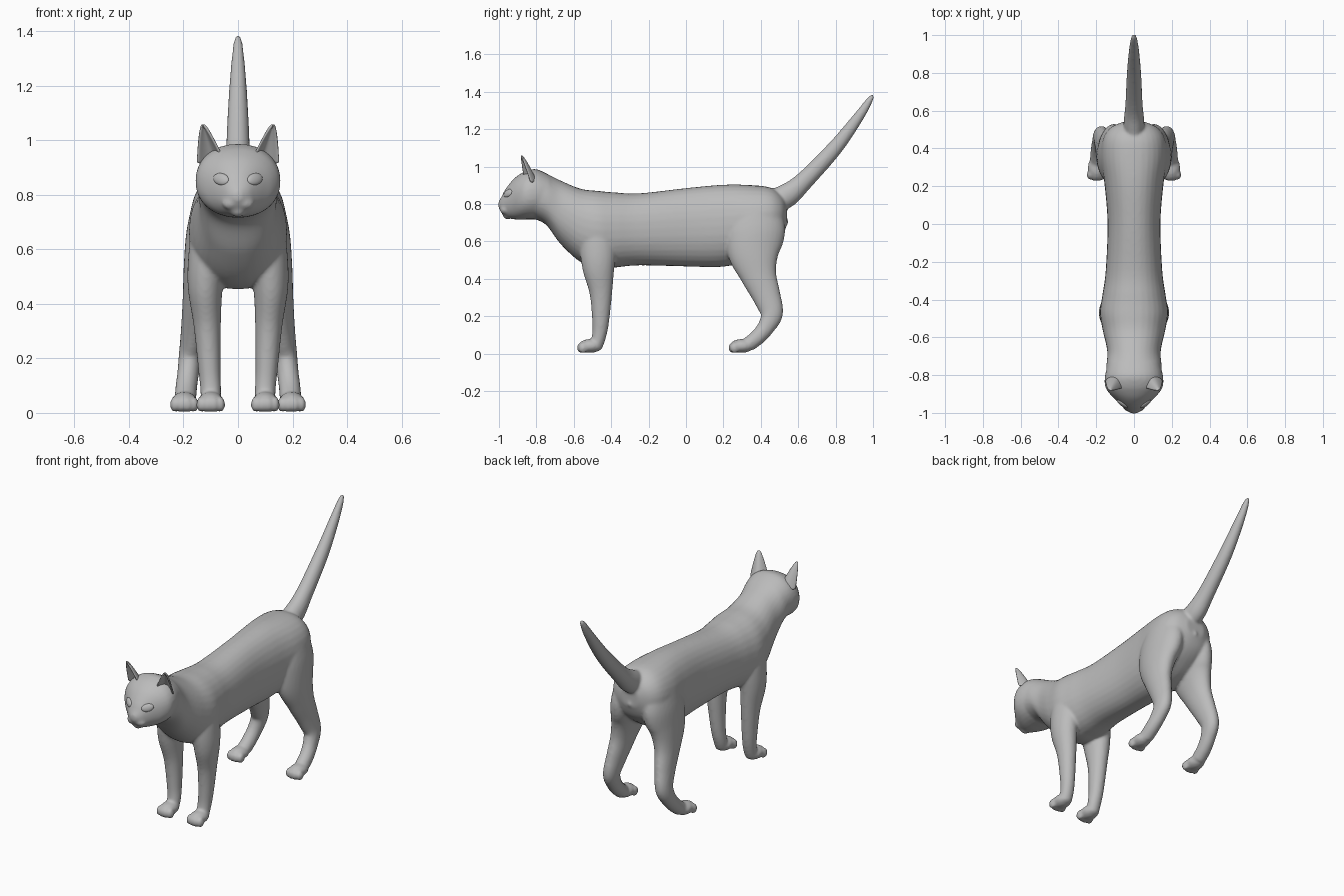
import bpy, bmesh, math
from mathutils import Vector, Matrix

if "Cube" in bpy.data.objects:
    bpy.data.objects.remove(bpy.data.objects["Cube"])

grey = bpy.data.materials.new("plain grey")
grey.diffuse_color = (0.5, 0.5, 0.5, 1)
grey.use_nodes = True
grey.node_tree.nodes["Principled BSDF"].inputs["Base Color"].default_value = grey.diffuse_color


def finish(name, bm):
    """Turn a bmesh into a smooth shaded object."""
    bmesh.ops.recalc_face_normals(bm, faces=bm.faces[:])
    for f in bm.faces:
        f.smooth = True
    me = bpy.data.meshes.new(name)
    bm.to_mesh(me)
    bm.free()
    ob = bpy.data.objects.new(name, me)
    me.materials.append(grey)
    bpy.context.collection.objects.link(ob)
    return ob


def spline(pts, steps=6):
    """Catmull-Rom through stations of any dimension."""
    out = []
    for i in range(len(pts) - 1):
        a, b = pts[max(i - 1, 0)], pts[i]
        c, d = pts[i + 1], pts[min(i + 2, len(pts) - 1)]
        for s in range(steps):
            t = s / steps
            out.append([0.5 * (2 * q + (r - p) * t + (2 * p - 5 * q + 4 * r - w) * t * t
                               + (3 * q - p - 3 * r + w) * t ** 3)
                        for p, q, r, w in zip(a, b, c, d)])
    out.append(list(pts[-1]))
    return out


def tube(bm, stations, upright=False, power=2.0, sides=32):
    """Loft oval rings; a station is x, y, z, half width, half thickness."""
    path = spline(stations)
    rings = []
    for i, (x, y, z, rx, rn) in enumerate(path):
        p, q = path[max(i - 1, 0)], path[min(i + 1, len(path) - 1)]
        t = Vector((0, q[1] - p[1], q[2] - p[2])).normalized()
        n = Vector((0, 0, 1)) if upright else Vector((0, -t.z, t.y))
        ring = []
        for k in range(sides):
            c, s = math.cos(2 * math.pi * k / sides), math.sin(2 * math.pi * k / sides)
            c = math.copysign(abs(c) ** (2 / power), c)
            s = math.copysign(abs(s) ** (2 / power), s)
            v = Vector((x + max(rx, .003) * c, y, z)) + n * max(rn, .003) * s
            ring.append(bm.verts.new(v))
        rings.append(ring)
    for a, b in zip(rings, rings[1:]):
        for k in range(sides):
            j = (k + 1) % sides
            bm.faces.new((a[k], a[j], b[j], b[k]))
    bm.faces.new(rings[0][::-1])
    bm.faces.new(rings[-1])


def ball(bm, loc, radii):
    m = Matrix.Translation(loc) @ Matrix.Diagonal((*radii, 1))
    bmesh.ops.create_uvsphere(bm, u_segments=20, v_segments=12, radius=1, matrix=m)


def profile(rows):
    """Rows of y, top z, bottom z, half width."""
    return [(0, y, (t + b) / 2, w, (t - b) / 2) for y, t, b, w in rows]


bm = bmesh.new()
# trunk and neck
tube(bm, profile([
    (-.83, .98, .725, .148), (-.75, .962, .69, .146), (-.67, .925, .585, .142),
    (-.565, .882, .49, .165), (-.47, .87, .455, .18), (-.38, .862, .46, .168),
    (-.25, .857, .472, .15), (0, .885, .466, .14), (.2, .903, .465, .155),
    (.35, .901, .50, .175), (.45, .888, .56, .165), (.51, .85, .62, .125),
    (.54, .80, .69, .06)]), upright=True, power=2.2)
# head
tube(bm, profile([
    (-1.003, .812, .78, .014), (-.987, .838, .755, .04), (-.968, .875, .732, .06),
    (-.93, .925, .72, .098), (-.895, .955, .716, .132), (-.855, .977, .717, .154),
    (-.80, .986, .72, .153), (-.73, .955, .74, .135)]), upright=True, power=2.15)
# tail
tube(bm, [(0, .42, .80, .05, .06), (0, .53, .84, .055, .065), (0, .63, .922, .046, .05),
          (0, .797, 1.10, .038, .041), (0, .92, 1.262, .027, .029),
          (0, .985, 1.36, .016, .017), (0, 1.0, 1.385, .006, .006)])
ball(bm, (0, .525, .705), (.022, .022, .025))
# muzzle: nose and chin
ball(bm, (0, -.988, .803), (.018, .016, .013))
ball(bm, (0, -.955, .742), (.03, .025, .024))
for s in (-1, 1):
    ball(bm, (s * .026, -.968, .768), (.032, .026, .024))
    # front leg
    tube(bm, [(s * .09, -.47, .72, .075, .08), (s * .108, -.47, .58, .074, .098),
              (s * .12, -.468, .46, .064, .086), (s * .113, -.455, .32, .05, .06),
              (s * .105, -.457, .16, .041, .044), (s * .10, -.468, .08, .038, .037),
              (s * .10, -.485, .03, .036, .034)])
    # hind leg
    tube(bm, [(s * .09, .37, .76, .08, .14), (s * .105, .37, .66, .085, .16),
              (s * .125, .362, .54, .074, .14), (s * .145, .388, .42, .058, .098),
              (s * .16, .43, .31, .049, .076), (s * .174, .458, .215, .043, .061),
              (s * .183, .43, .145, .04, .047), (s * .19, .385, .09, .04, .042),
              (s * .193, .335, .05, .04, .04)])
    # paws with toes
    for px, py in ((.10, -.512), (.197, .298)):
        ball(bm, (s * px, py, .041), (.048, .066, .037))
        for k in (-1.5, -.5, .5, 1.5):
            ball(bm, (s * px + k * .024, py - .05 + abs(k) * .008, .031),
                 (.017, .026, .029))
body = finish("cat_body", bm)

# fuse the overlapping parts into one skin
rm = body.modifiers.new("fuse", 'REMESH')
rm.mode = 'VOXEL'
rm.voxel_size = .008
rm.use_smooth_shade = True
sm = body.modifiers.new("soften", 'SMOOTH')
sm.factor = .5
sm.iterations = 7
bpy.context.view_layer.objects.active = body
body.select_set(True)
bpy.ops.object.convert(target='MESH')
body = bpy.context.view_layer.objects.active
for p in body.data.polygons:
    p.use_smooth = True
bpy.context.view_layer.update()

for s, side in ((-1, "right"), (1, "left")):
    # cupped ear shell, open to the front and slightly outward
    bm = bmesh.new()
    base, tip = Vector((s * .099, -.848, .915)), Vector((s * .129, -.882, 1.058))
    turn = Matrix.Rotation(s * .3, 3, 'Z')
    rows, nu, nv = [], 10, 12
    for j in range(nv + 1):
        v = j / nv
        hw = .003 + .052 * (1 - v) ** .75
        row = []
        for i in range(nu + 1):
            u = 2 * i / nu - 1
            off = turn @ Vector((u * hw, .95 * hw * (1 - u * u), 0))
            row.append(bm.verts.new(base.lerp(tip, v) + off))
        rows.append(row)
    for a, b in zip(rows, rows[1:]):
        for i in range(nu):
            bm.faces.new((a[i], a[i + 1], b[i + 1], b[i]))
    ear = finish(side + "_ear", bm)
    so = ear.modifiers.new("thickness", 'SOLIDIFY')
    so.thickness = .01
    so.offset = 0
    ear.modifiers.new("round", 'SUBSURF').levels = 1

    # almond eye set on the face
    hit, loc, nor, _ = body.ray_cast(Vector((s * .063, -2, .858)), Vector((0, 1, 0)))
    if not hit:
        loc, nor = Vector((s * .063, -.945, .858)), Vector((s * .6, -.75, .25))
    rot = nor.to_track_quat('Z', 'Y').to_matrix().to_4x4()
    bm = bmesh.new()
    m = (Matrix.Translation(loc - nor * .002) @ rot @ Matrix.Rotation(s * .25, 4, 'Z')
         @ Matrix.Diagonal((.035, .022, .011, 1)))
    bmesh.ops.create_uvsphere(bm, u_segments=24, v_segments=12, radius=1, matrix=m)
    finish(side + "_eye", bm)
